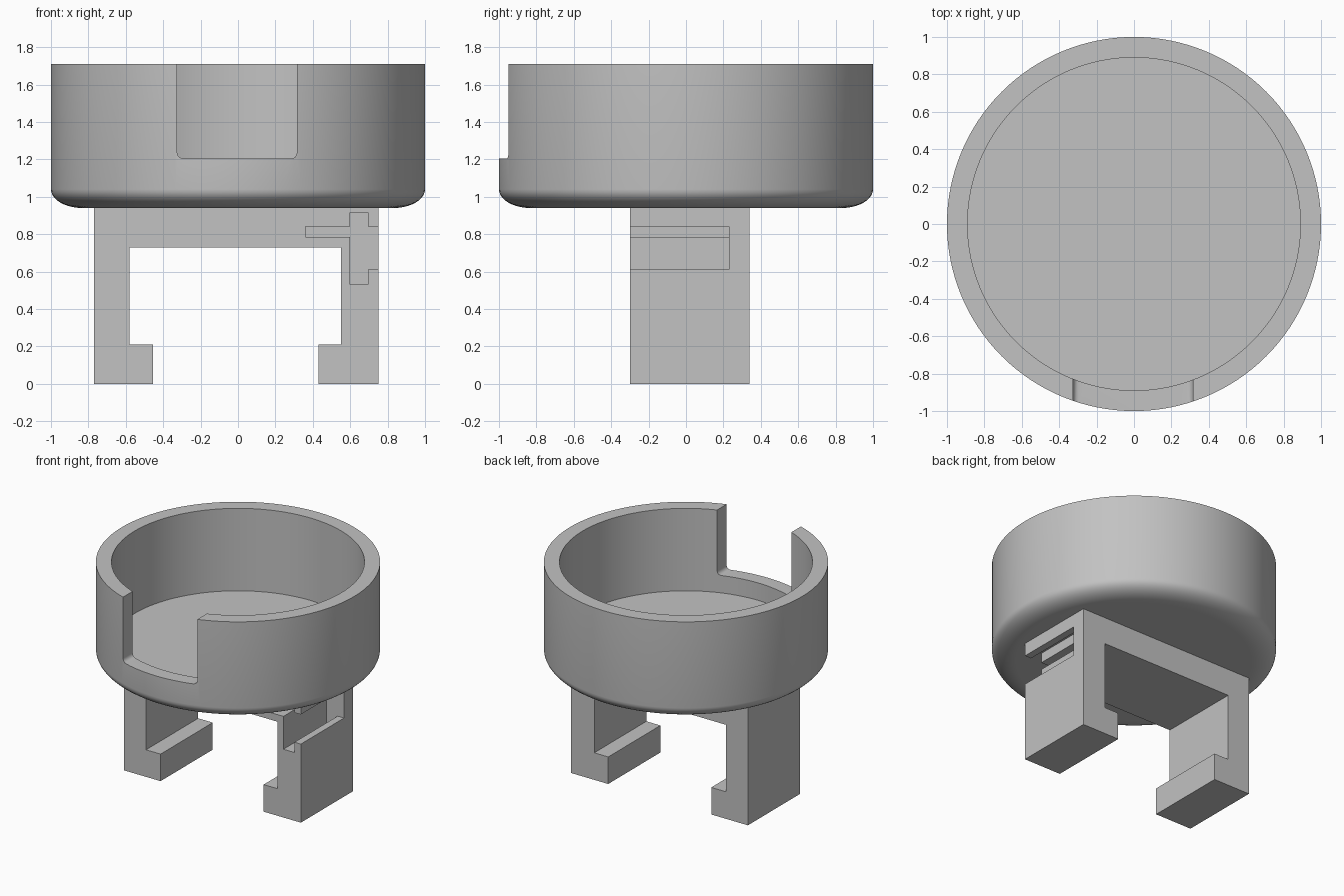
import bpy, bmesh, math

old = bpy.data.objects.get("Cube")
if old:
    bpy.data.objects.remove(old, do_unlink=True)

grey = bpy.data.materials.new("plain_grey")
grey.use_nodes = True
colour = (0.54, 0.54, 0.54, 1)
grey.diffuse_color = colour
grey.node_tree.nodes["Principled BSDF"].inputs["Base Color"].default_value = colour


def finish(name, bm):
    bmesh.ops.remove_doubles(bm, verts=bm.verts, dist=1e-5)
    bmesh.ops.recalc_face_normals(bm, faces=bm.faces)
    mesh = bpy.data.meshes.new(name)
    bm.to_mesh(mesh)
    bm.free()
    obj = bpy.data.objects.new(name, mesh)
    bpy.context.collection.objects.link(obj)
    mesh.materials.append(grey)
    return obj


def prism(name, outline, y0, y1):
    """Extrude an x/z outline from y0 to y1."""
    bm = bmesh.new()
    face = bm.faces.new([bm.verts.new((x, y0, z)) for x, z in outline])
    ext = bmesh.ops.extrude_face_region(bm, geom=[face])["geom"]
    moved = [v for v in ext if isinstance(v, bmesh.types.BMVert)]
    bmesh.ops.translate(bm, verts=moved, vec=(0, y1 - y0, 0))
    return finish(name, bm)


def lathe(name, profile, steps):
    """Revolve an r/z profile about the z axis."""
    bm = bmesh.new()
    verts = [bm.verts.new((r, 0, z)) for r, z in profile]
    edges = [bm.edges.new(pair) for pair in zip(verts, verts[1:])]
    bmesh.ops.spin(bm, geom=verts + edges, cent=(0, 0, 0), axis=(0, 0, 1),
                   angle=math.tau, steps=steps, use_merge=True)
    return finish(name, bm)


def arc(cx, cz, rx, rz, start, end, n):
    angles = [math.radians(start + (end - start) * i / n) for i in range(n + 1)]
    return [(cx + rx * math.cos(a), cz + rz * math.sin(a)) for a in angles]


def cut(obj, cutter):
    cutter.hide_render = True
    mod = obj.modifiers.new("cut", 'BOOLEAN')
    mod.operation = 'DIFFERENCE'
    mod.solver = 'EXACT'
    mod.object = cutter
    select(obj)
    bpy.ops.object.modifier_apply(modifier=mod.name)
    bpy.data.objects.remove(cutter, do_unlink=True)


def select(obj):
    bpy.ops.object.select_all(action='DESELECT')
    obj.select_set(True)
    bpy.context.view_layer.objects.active = obj


# Round cup with a softened lower rim and a flat inner floor
base, floor, top = 0.94, 1.07, 1.71
cup = lathe("cup", [(0, base)] + arc(0.83, base + 0.1, 0.17, 0.1, -90, 0, 10)
            + [(1, top), (0.89, top), (0.89, floor), (0, floor)], 128)

# Front opening with small rounded lower corners
left, right, sill, r = -0.325, 0.315, 1.205, 0.03
notch = prism("notch_cutter",
              [(left, 2)] + arc(left + r, sill + r, r, r, 180, 270, 4)
              + arc(right - r, sill + r, r, r, 270, 360, 4) + [(right, 2)],
              -1.2, -0.5)
cut(cup, notch)
select(cup)
bpy.ops.object.shade_smooth_by_angle(angle=math.radians(30))

# Clamp bracket with two hooked legs, its top set into the cup base
bracket = prism("clamp_bracket", [
    (-0.77, 0), (-0.455, 0), (-0.455, 0.21), (-0.58, 0.21), (-0.58, 0.73),
    (0.55, 0.73), (0.55, 0.21), (0.43, 0.21), (0.43, 0), (0.75, 0),
    (0.75, 0.96), (-0.77, 0.96)], -0.3, 0.34)

# Stepped slot, open at the front and the outer side of the left leg
slot = prism("slot_cutter", [
    (0.36, 0.785), (0.6, 0.785), (0.6, 0.53), (0.695, 0.53), (0.695, 0.61),
    (0.85, 0.61), (0.85, 0.84), (0.695, 0.84), (0.695, 0.915), (0.6, 0.915),
    (0.6, 0.84), (0.36, 0.84)], -0.4, 0.23)
cut(bracket, slot)
